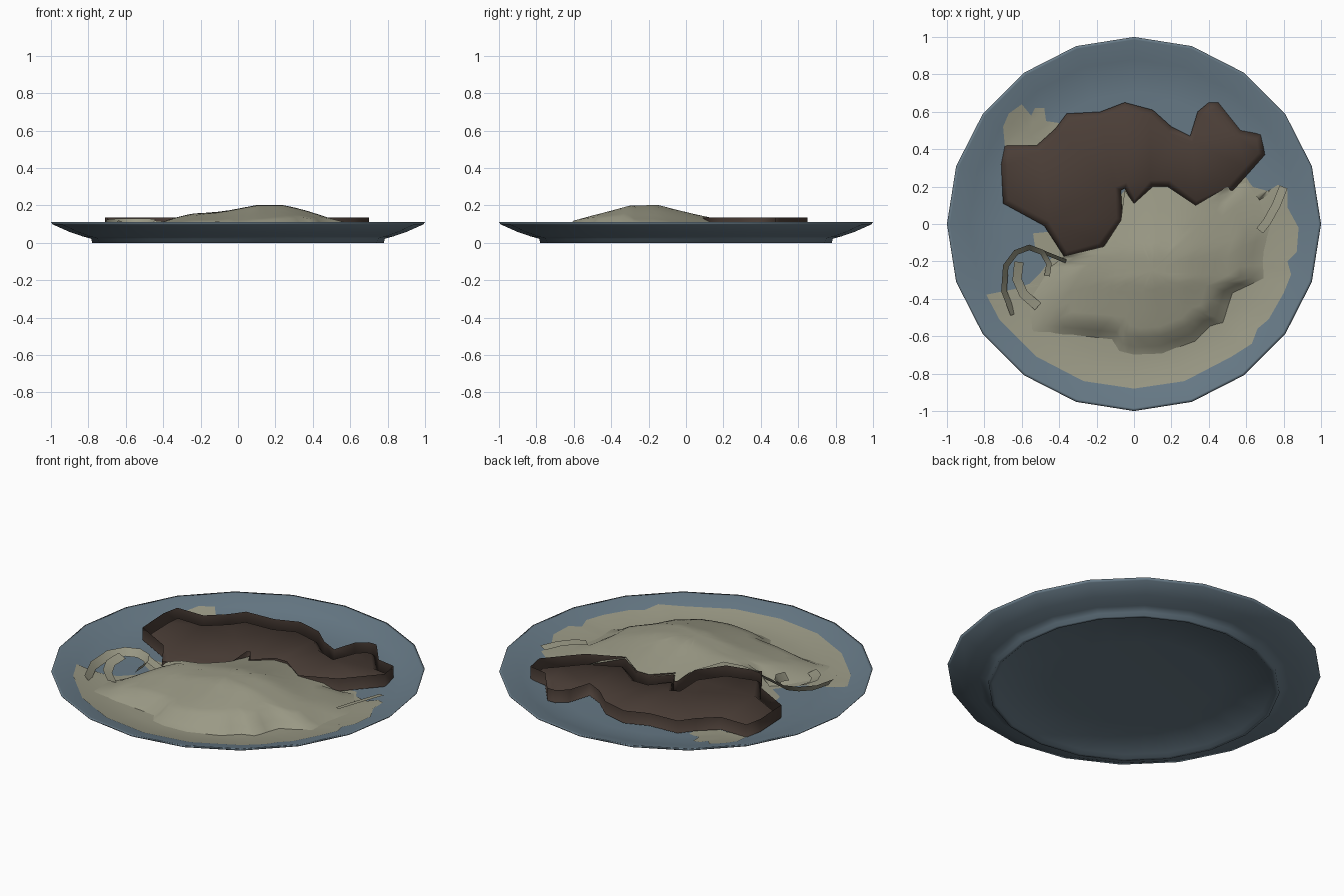
import bpy, bmesh, math
from mathutils import Vector

cube = bpy.data.objects.get("Cube")
if cube:
    bpy.data.objects.remove(cube, do_unlink=True)

SIDES = 20


def material(name, rgb):
    mat = bpy.data.materials.new(name)
    mat.use_nodes = True
    mat.diffuse_color = (*rgb, 1)
    mat.node_tree.nodes["Principled BSDF"].inputs["Base Color"].default_value = (*rgb, 1)
    return mat


blue = material("slate blue glaze", (0.138, 0.197, 0.244))
brown = material("dark brown meat", (0.07, 0.048, 0.038))
cream = material("pale cream", (0.325, 0.32, 0.236))


def finish(name, bm, mat):
    mesh = bpy.data.meshes.new(name)
    bm.to_mesh(mesh)
    bm.free()
    mesh.materials.append(mat)
    for poly in mesh.polygons:
        poly.use_smooth = True
    obj = bpy.data.objects.new(name, mesh)
    bpy.context.collection.objects.link(obj)


def lookup(table, x):
    """Straight-line interpolation in a list of (position, value)."""
    if x <= table[0][0]:
        return table[0][1]
    for (a, va), (b, vb) in zip(table, table[1:]):
        if x <= b:
            return va + (vb - va) * (x - a) / (b - a)
    return table[-1][1]


# Plate: turned profile with a foot ring, underside first, then inside
inside = [(0, 0.044), (0.7, 0.046), (0.8, 0.057), (0.88, 0.076), (0.985, 0.108)]
under = [(0, 0.034), (0.45, 0.032), (0.74, 0.016), (0.76, 0), (0.78, 0), (0.785, 0.022),
         (0.83, 0.034), (0.9, 0.058), (0.99, 0.098), (1, 0.11)]


def plate_height(x, y):
    step = 2 * math.pi / SIDES
    off = math.atan2(y, x) % step - step / 2
    return lookup(inside, math.hypot(x, y) * math.cos(off) / math.cos(step / 2))


bm = bmesh.new()
verts = [bm.verts.new((r, 0, z)) for r, z in under + inside[::-1]]
edges = [bm.edges.new(pair) for pair in zip(verts, verts[1:])]
bmesh.ops.spin(bm, geom=verts + edges, cent=(0, 0, 0), axis=(0, 0, 1),
               angle=2 * math.pi, steps=SIDES, use_duplicate=False)
bmesh.ops.remove_doubles(bm, verts=bm.verts, dist=0.0005)
bmesh.ops.recalc_face_normals(bm, faces=bm.faces)
finish("plate", bm, blue)


def star_sheet(name, centre, outline, height, rings):
    """Sheet of rings between a centre and an outline; the height rule is given
    x, y and the fraction of the way out."""
    bm = bmesh.new()
    cx, cy = centre
    pts = []
    for a, b in zip(outline, outline[1:] + outline[:1]):
        pts += [a, ((a[0] + b[0]) / 2, (a[1] + b[1]) / 2)]
    hub = bm.verts.new((cx, cy, height(cx, cy, 0)))
    last = None
    for k in range(1, rings + 1):
        t = k / rings
        row = []
        for px, py in pts:
            x, y = cx + (px - cx) * t, cy + (py - cy) * t
            row.append(bm.verts.new((x, y, height(x, y, t))))
        for i in range(len(row)):
            j = (i + 1) % len(row)
            if last:
                bm.faces.new((last[i], row[i], row[j], last[j]))
            else:
                bm.faces.new((hub, row[i], row[j]))
        last = row
    finish(name, bm, cream)


# Sauce lying on the plate
def sauce_height(x, y, t):
    return plate_height(x, y) + 0.003


star_sheet("sauce", (0.05, -0.25), [
    (0.82, 0.09), (0.82, 0.18), (0.77, 0.21), (0.74, 0.17), (0.63, 0.2), (0.6, 0.25),
    (0.3, 0.24), (0, 0.24), (-0.2, 0), (-0.44, -0.04), (-0.54, -0.05), (-0.53, -0.12),
    (-0.44, -0.18), (-0.5, -0.26), (-0.56, -0.32), (-0.64, -0.348), (-0.79, -0.378),
    (-0.72, -0.51), (-0.52, -0.71), (-0.27, -0.84), (0, -0.88), (0.27, -0.84),
    (0.52, -0.71), (0.63, -0.64), (0.66, -0.56), (0.72, -0.51), (0.8, -0.37),
    (0.84, -0.27), (0.82, -0.2), (0.87, -0.15), (0.88, -0.02)], sauce_height, 8)
star_sheet("sauce_smear", (-0.55, 0.48), [
    (-0.4, 0.4), (-0.4, 0.54), (-0.47, 0.55), (-0.48, 0.62), (-0.53, 0.62), (-0.55, 0.58),
    (-0.6, 0.64), (-0.67, 0.59), (-0.7, 0.52), (-0.69, 0.41)], sauce_height, 4)

# Food mound: one height profile across x times one across y
across = [(-0.6, 0.2), (-0.4, 0.45), (-0.25, 0.7), (-0.1, 0.75), (0.1, 1),
          (0.25, 1), (0.35, 0.84), (0.5, 0.52), (0.72, 0.15)]
along = [(-0.69, 0.1), (-0.6, 0.45), (-0.5, 0.63), (-0.4, 0.8), (-0.3, 0.98),
         (-0.15, 1), (0, 0.75), (0.1, 0.6), (0.25, 0.4)]


def mound_height(x, y, t):
    """The open sides fade into the sauce; the side by the meat stays up."""
    base = sauce_height(x, y, t) - 0.003
    full = max(0.05 + 0.152 * lookup(across, x) * lookup(along, y), base + 0.005)
    is_open = x > 0.5 or y < -0.19
    fade = min(1, (1 - t) / 0.22) if is_open else 1
    return base + (full - base) * fade


star_sheet("mound", (0.1, -0.25), [
    (0.74, 0), (0.69, 0.13), (0.61, 0.23), (0.5, 0.2), (0.33, 0.1), (0.18, 0.2),
    (0.1, 0.2), (0, 0.11), (-0.05, 0.18), (-0.07, 0.02), (-0.16, -0.12),
    (-0.37, -0.17), (-0.45, -0.23), (-0.57, -0.42), (-0.55, -0.58), (-0.31, -0.6),
    (-0.12, -0.62), (-0.08, -0.69), (0, -0.71), (0.15, -0.7), (0.33, -0.63),
    (0.41, -0.55), (0.48, -0.53), (0.53, -0.37), (0.7, -0.29), (0.7, -0.15)],
    mound_height, 9)

# Meat: swelling slab inside a raised outer wall
outline = [(-0.7, 0.11), (-0.48, -0.01), (-0.37, -0.18), (-0.17, -0.13), (-0.06, 0.02),
           (-0.07, 0.18), (-0.05, 0.19), (0, 0.1), (0.1, 0.2), (0.18, 0.2), (0.33, 0.09),
           (0.53, 0.18), (0.62, 0.28), (0.7, 0.37), (0.68, 0.48), (0.57, 0.5), (0.45, 0.65),
           (0.4, 0.65), (0.34, 0.6), (0.3, 0.47), (0.2, 0.52), (0.1, 0.61), (-0.05, 0.65),
           (-0.18, 0.6), (-0.36, 0.59), (-0.42, 0.51), (-0.52, 0.42), (-0.69, 0.42),
           (-0.71, 0.32)]
bm = bmesh.new()
low = [bm.verts.new((x, y, 0.06)) for x, y in outline]
top = [bm.verts.new((x, y, 0.135)) for x, y in outline]
for i in range(len(low)):
    j = (i + 1) % len(low)
    bm.faces.new((low[i], low[j], top[j], top[i]))
slab = bm.faces.new(low)
slab.normal_update()
bmesh.ops.inset_individual(bm, faces=[slab], thickness=0.035, depth=0.03)
bmesh.ops.triangulate(bm, faces=[f for f in bm.faces if len(f.verts) > 4])
finish("meat", bm, brown)


# Loose ribbons: tilted strips along a path
def ribbon(name, path, lean, drop=0.03):
    bm = bmesh.new()
    pts = [Vector(p) for p in path]
    rows = []
    for i, p in enumerate(pts):
        d = pts[min(i + 1, len(pts) - 1)] - pts[max(i - 1, 0)]
        side = Vector((d.y, -d.x, 0)).normalized() * lean
        rows.append((bm.verts.new(p), bm.verts.new(p + side - Vector((0, 0, drop)))))
    for (a, b), (c, d) in zip(rows, rows[1:]):
        bm.faces.new((a, b, d, c))
    finish(name, bm, cream)


ribbon("curl_outer", [(-0.66, -0.49, 0.09), (-0.71, -0.36, 0.11), (-0.7, -0.22, 0.125),
                      (-0.64, -0.14, 0.13), (-0.56, -0.11, 0.13), (-0.48, -0.14, 0.13),
                      (-0.44, -0.21, 0.125), (-0.45, -0.28, 0.115)], 0.03, 0.04)
ribbon("curl_inner", [(-0.64, -0.2, 0.12), (-0.65, -0.3, 0.11), (-0.61, -0.39, 0.1),
                      (-0.53, -0.46, 0.085)], -0.05, 0.02)
ribbon("curl_tail", [(-0.56, -0.11, 0.128), (-0.46, -0.15, 0.12), (-0.36, -0.19, 0.11)], 0.02)
ribbon("side_strip", [(0.82, 0.19, 0.11), (0.78, 0.09, 0.108), (0.73, 0, 0.098),
                      (0.69, -0.05, 0.085)], 0.045, 0.01)
